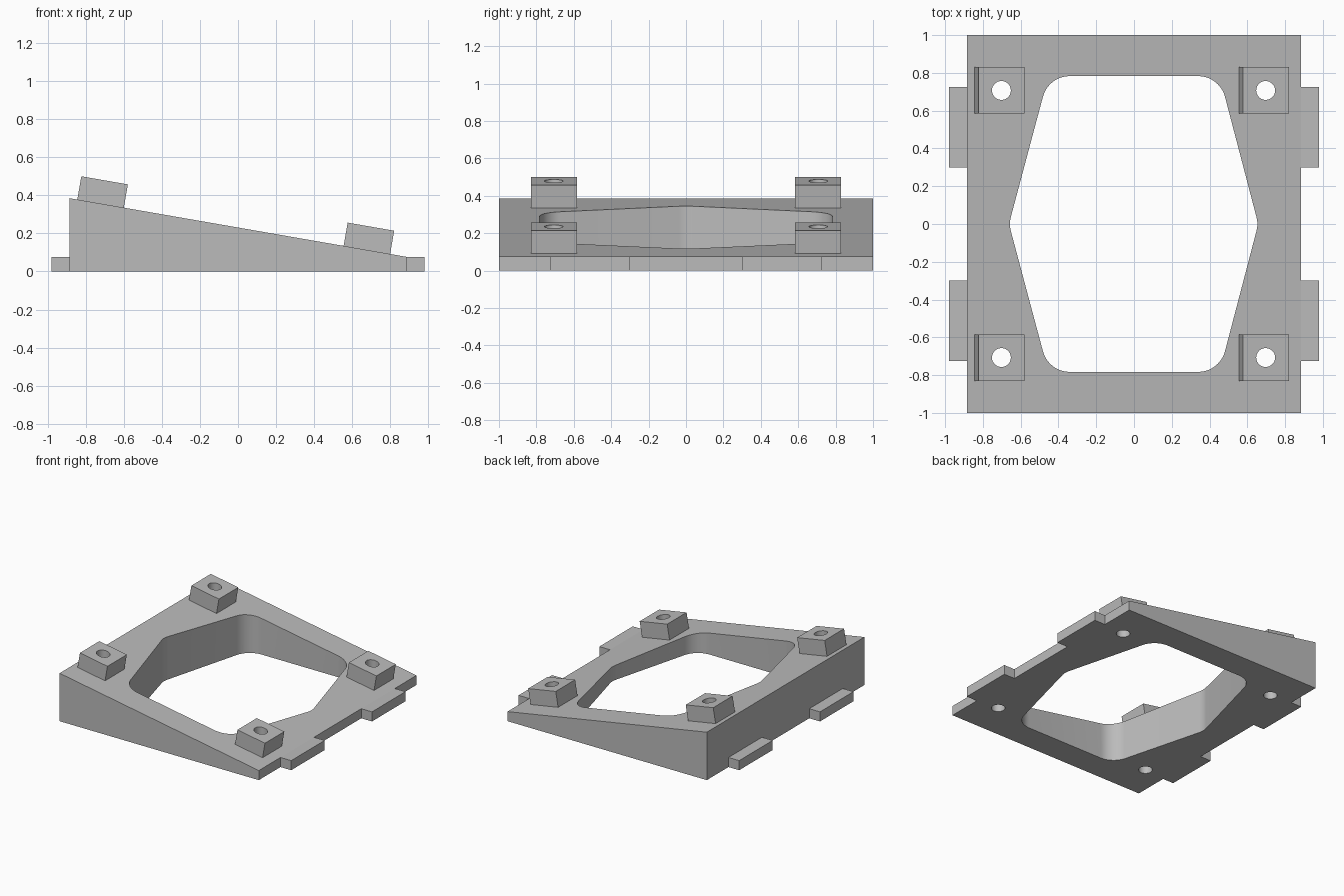
import bpy
import bmesh
from math import atan2, cos, pi, radians, sin, tan
from mathutils import Matrix, Vector

if "Cube" in bpy.data.objects:
    bpy.data.objects.remove(bpy.data.objects["Cube"], do_unlink=True)

HALF_X, HALF_Y = 0.885, 1.0
HIGH, LOW = 0.385, 0.077
TILT = atan2(HIGH - LOW, 2 * HALF_X)

grey = bpy.data.materials.new("plain grey")
grey.use_nodes = True
grey.diffuse_color = (0.5, 0.5, 0.5, 1)
grey.node_tree.nodes["Principled BSDF"].inputs["Base Color"].default_value = (0.5, 0.5, 0.5, 1)


def prism(name, outline, extrude, matrix=None):
    """Closed solid from a planar outline pushed along a vector."""
    bm = bmesh.new()
    face = bm.faces.new([bm.verts.new(p) for p in outline])
    result = bmesh.ops.extrude_face_region(bm, geom=[face])
    new_verts = [g for g in result["geom"] if isinstance(g, bmesh.types.BMVert)]
    bmesh.ops.translate(bm, verts=new_verts, vec=extrude)
    if matrix:
        bm.transform(matrix)
    bmesh.ops.recalc_face_normals(bm, faces=bm.faces)
    mesh = bpy.data.meshes.new(name)
    bm.to_mesh(mesh)
    bm.free()
    mesh.materials.append(grey)
    obj = bpy.data.objects.new(name, mesh)
    bpy.context.collection.objects.link(obj)
    return obj


def box(name, low, high, matrix=None):
    (x0, y0, z0), (x1, y1, z1) = low, high
    outline = [(x0, y0, z0), (x1, y0, z0), (x1, y1, z0), (x0, y1, z0)]
    return prism(name, outline, (0, 0, z1 - z0), matrix)


def fillet(corners, radius, steps=10):
    """Round every corner of a convex polygon with tangent arcs."""
    points = []
    for i, c in enumerate(corners):
        a = (corners[i - 1] - c).normalized()
        b = (corners[(i + 1) % len(corners)] - c).normalized()
        half = a.angle(b) / 2
        centre = c + (a + b).normalized() * radius / sin(half)
        start = c + a * radius / tan(half) - centre
        end = c + b * radius / tan(half) - centre
        sweep = pi - 2 * half
        for k in range(steps + 1):
            t = k / steps
            points.append(centre + (start * sin((1 - t) * sweep) + end * sin(t * sweep)) / sin(sweep))
    return points


def cut(obj, cutters):
    """Subtract the cutters and bake the result."""
    for cutter in cutters:
        mod = obj.modifiers.new("cut", 'BOOLEAN')
        mod.operation = 'DIFFERENCE'
        mod.solver = 'EXACT'
        mod.object = cutter
    bpy.context.view_layer.update()
    graph = bpy.context.evaluated_depsgraph_get()
    mesh = bpy.data.meshes.new_from_object(obj.evaluated_get(graph))
    obj.modifiers.clear()
    obj.data = mesh


# Wedge body
wedge = prism("wedge_base", [(-HALF_X, -HALF_Y, 0), (HALF_X, -HALF_Y, 0),
                             (HALF_X, -HALF_Y, LOW), (-HALF_X, -HALF_Y, HIGH)],
              (0, 2 * HALF_Y, 0))

# Central six-sided opening with rounded corners
hexagon = [Vector(p) for p in ((0.658, 0, -0.1), (0.453, 0.783, -0.1), (-0.453, 0.783, -0.1),
                               (-0.662, 0, -0.1), (-0.453, -0.783, -0.1), (0.453, -0.783, -0.1))]
opening = prism("opening_cutter", fillet(hexagon, 0.147), (0, 0, 1))

# Tilted mounting blocks with vertical bolt holes
blocks, drills = [], []
for end, x in (("high", -0.722), ("low", 0.677)):
    for side, y in (("front", -0.707), ("back", 0.707)):
        z = HIGH - (x + HALF_X) * tan(TILT)
        place = Matrix.Translation((x, y, z)) @ Matrix.Rotation(TILT, 4, 'Y')
        blocks.append(box(f"{end}_{side}_mounting_block", (-0.124, -0.123, -0.02),
                          (0.124, 0.123, 0.124), place))
        hx = x + 0.02
        circle = [(hx + 0.05 * cos(k * pi / 16), y + 0.05 * sin(k * pi / 16), -0.1)
                  for k in range(32)]
        drills.append(prism("drill_cutter", circle, (0, 0, 1)))

cut(wedge, [opening] + drills)
for block, drill in zip(blocks, drills):
    cut(block, [drill])
for cutter in [opening] + drills:
    bpy.data.objects.remove(cutter, do_unlink=True)

# Side tabs along the high and low edges
for end, x0, x1 in (("high", -0.98, -HALF_X), ("low", HALF_X, 0.98)):
    for side, y0, y1 in (("front", -0.725, -0.3), ("back", 0.3, 0.725)):
        box(f"{end}_{side}_tab", (x0, y0, 0), (x1, y1, LOW))

# Smooth the curved walls, keep the edges crisp
bpy.ops.object.select_all(action='DESELECT')
for obj in [wedge] + blocks:
    obj.select_set(True)
bpy.context.view_layer.objects.active = wedge
bpy.ops.object.shade_smooth_by_angle(angle=radians(30))
